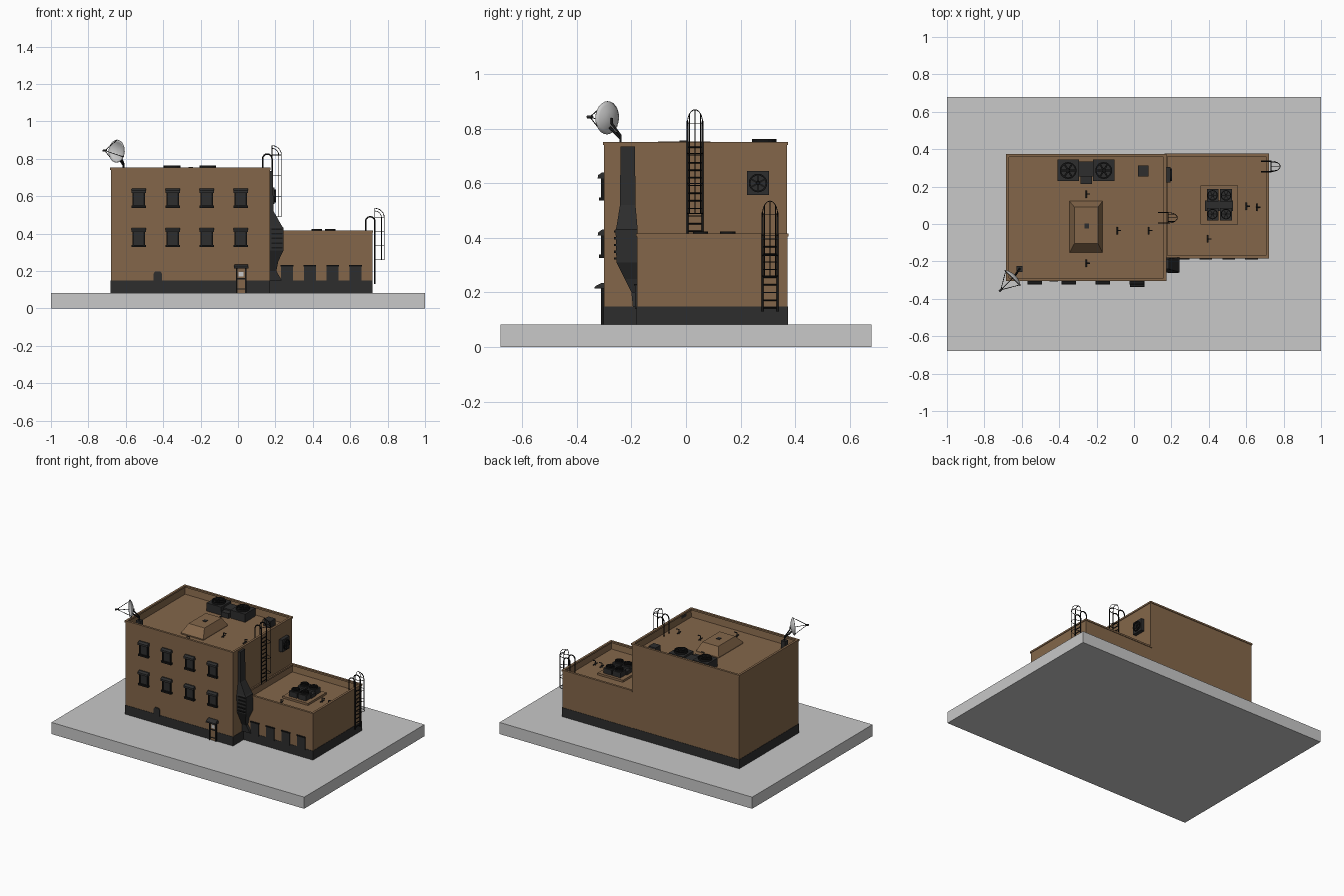
import bpy, bmesh, math
from mathutils import Vector, Matrix

cube = bpy.data.objects.get("Cube")
if cube:
    bpy.data.objects.remove(cube, do_unlink=True)


def material(name, r, g, b):
    m = bpy.data.materials.new(name)
    m.use_nodes = True
    m.diffuse_color = (r, g, b, 1)
    m.node_tree.nodes["Principled BSDF"].inputs["Base Color"].default_value = (r, g, b, 1)
    return m


CONCRETE = material("concrete grey", 0.58, 0.58, 0.58)
BROWN = material("wall brown", 0.23, 0.134, 0.068)
DARK = material("charcoal", 0.026, 0.026, 0.026)
BLACK = material("black metal", 0.008, 0.008, 0.008)
WHITE = material("dish white", 0.6, 0.6, 0.6)


def finish(name, bm, mat):
    bmesh.ops.recalc_face_normals(bm, faces=bm.faces)
    me = bpy.data.meshes.new(name)
    bm.to_mesh(me)
    bm.free()
    me.materials.append(mat)
    ob = bpy.data.objects.new(name, me)
    bpy.context.collection.objects.link(ob)
    return ob


def add_box(bm, x0, x1, y0, y1, z0, z1):
    mat = Matrix.Translation(((x0 + x1) / 2, (y0 + y1) / 2, (z0 + z1) / 2))
    mat = mat @ Matrix.Diagonal((x1 - x0, y1 - y0, z1 - z0, 1))
    return bmesh.ops.create_cube(bm, size=1, matrix=mat)["verts"]


def boxes(name, mat, *dims):
    bm = bmesh.new()
    for d in dims:
        add_box(bm, *d)
    return finish(name, bm, mat)


def loft(name, mat, sections):
    """Join rectangles (x0, x1, y0, y1, z) from bottom to top."""
    bm = bmesh.new()
    rings = [[bm.verts.new(p) for p in ((a, c, z), (b, c, z), (b, d, z), (a, d, z))]
             for a, b, c, d, z in sections]
    for lo, hi in zip(rings, rings[1:]):
        for i in range(4):
            j = (i + 1) % 4
            bm.faces.new((lo[i], lo[j], hi[j], hi[i]))
    bm.faces.new(rings[0])
    bm.faces.new(rings[-1])
    return finish(name, bm, mat)


def tubes(name, mat, paths, r):
    cu = bpy.data.curves.new(name, "CURVE")
    cu.dimensions = "3D"
    cu.bevel_depth = r
    cu.bevel_resolution = 1
    cu.use_fill_caps = True
    for path in paths:
        sp = cu.splines.new("POLY")
        sp.points.add(len(path) - 1)
        for p, co in zip(sp.points, path):
            p.co = (*co, 1)
    cu.materials.append(mat)
    ob = bpy.data.objects.new(name, cu)
    bpy.context.collection.objects.link(ob)
    return ob


def block(name, x0, x1, y0, y1, top, roof):
    """Walls with a sunken roof, coping and a dark plinth."""
    w = 0.012
    bm = bmesh.new()
    add_box(bm, x0, x1, y0, y1, GROUND, top)
    lid = [f for f in bm.faces if f.calc_center_median().z > top - 0.001]
    bmesh.ops.inset_region(bm, faces=lid, thickness=w)
    for v in lid[0].verts:
        v.co.z = roof
    finish(name + "_walls", bm, BROWN)
    o, t = 0.004, top - 0.01
    boxes(name + "_coping", BROWN,
          (x0 - o, x1 + o, y0 - o, y0 + w, t, top + 0.002),
          (x0 - o, x1 + o, y1 - w, y1 + o, t, top + 0.002),
          (x0 - o, x0 + w, y0 + w, y1 - w, t, top + 0.002),
          (x1 - w, x1 + o, y0 + w, y1 - w, t, top + 0.002))
    e = 0.002
    boxes(name + "_plinth", DARK, (x0 - e, x1 + e, y0 - e, y1 + e, GROUND, 0.148))


def fan(name, centre, r, h, axis="Z"):
    """Round fan: raised ring, hub and blades."""
    bm = bmesh.new()
    n = 20
    rings = []
    for rad, z in ((r, 0), (r, h), (r * 0.82, h), (r * 0.82, h * 0.2)):
        rings.append([bm.verts.new((rad * math.cos(i * math.tau / n), rad * math.sin(i * math.tau / n), z))
                      for i in range(n)])
    for a, b in zip(rings, rings[1:]):
        for i in range(n):
            j = (i + 1) % n
            bm.faces.new((a[i], a[j], b[j], b[i]))
    bmesh.ops.create_cone(bm, cap_ends=True, segments=10, radius1=r * 0.25, radius2=r * 0.2,
                          depth=h, matrix=Matrix.Translation((0, 0, h / 2)))
    for k in range(3):
        vs = add_box(bm, -r * 0.85, r * 0.85, -r * 0.1, r * 0.1, h * 0.3, h * 0.6)
        bmesh.ops.rotate(bm, verts=vs, matrix=Matrix.Rotation(k * math.pi / 3, 3, "Z"))
    ob = finish(name, bm, BLACK)
    ob.location = centre
    if axis == "X":
        ob.rotation_euler.y = math.pi / 2
    return ob


# Ground slab and the two building blocks
GROUND = 0.083
boxes("ground_slab", CONCRETE, (-1, 1, -0.68, 0.68, 0, GROUND))
block("main_block", -0.68, 0.17, -0.30, 0.37, 0.75, 0.69)
block("side_wing", 0.168, 0.718, -0.18, 0.372, 0.415, 0.36)

# Main windows: pane, frame, sill and sloped hood
F = -0.30
for row, z in enumerate((0.33, 0.54)):
    for col in range(4):
        x, tag = -0.53 + col * 0.1815, f"_{row}_{col}"
        boxes("window_pane" + tag, DARK, (x - 0.028, x + 0.028, F - 0.006, F, z, z + 0.095))
        boxes("window_frame" + tag, BLACK,
              (x - 0.034, x - 0.026, F - 0.012, F, z, z + 0.095),
              (x + 0.026, x + 0.034, F - 0.012, F, z, z + 0.095),
              (x - 0.039, x + 0.039, F - 0.018, F, z - 0.003, z + 0.009))
        loft("window_hood" + tag, DARK, ((x - 0.039, x + 0.039, F - 0.024, F, z + 0.078),
                                         (x - 0.039, x + 0.039, F - 0.022, F, z + 0.09),
                                         (x - 0.038, x + 0.038, F - 0.008, F, z + 0.1)))

# Entrance door with canopy
D = 0.017
boxes("door_panel", BROWN, (D - 0.022, D + 0.022, F - 0.006, F, GROUND, 0.21))
boxes("door_window", CONCRETE, (D - 0.013, D + 0.013, F - 0.008, F, 0.17, 0.195))
boxes("door_frame", BLACK,
      (D - 0.028, D - 0.021, F - 0.012, F, GROUND, 0.215),
      (D + 0.021, D + 0.028, F - 0.012, F, GROUND, 0.215),
      (D - 0.022, D + 0.022, F - 0.009, F, 0.155, 0.162),
      (D - 0.022, D + 0.022, F - 0.009, F, 0.1, 0.105))
loft("door_canopy", DARK, ((D - 0.038, D + 0.038, F - 0.036, F, 0.214),
                           (D - 0.038, D + 0.038, F - 0.034, F, 0.222),
                           (D - 0.036, D + 0.036, F - 0.01, F, 0.235)))

# Small hatch on the front and low windows on the wing
loft("wall_hatch", DARK, ((-0.452, -0.406, F - 0.007, F, 0.14), (-0.452, -0.406, F - 0.007, F, 0.185),
                          (-0.444, -0.414, F - 0.007, F, 0.197)))
for i in range(4):
    x = 0.262 + i * 0.122
    boxes(f"wing_window_{i}", DARK, (x - 0.032, x + 0.032, -0.187, -0.18, 0.14, 0.23))
    boxes(f"wing_window_trim_{i}", BLACK, (x - 0.034, x + 0.034, -0.19, -0.18, 0.225, 0.232))

# Duct climbing the side wall
loft("side_duct", DARK, ((0.165, 0.235, -0.195, -0.175, 0.148), (0.165, 0.205, -0.20, -0.175, 0.2),
                         (0.165, 0.215, -0.225, -0.175, 0.25), (0.165, 0.243, -0.255, -0.178, 0.31),
                         (0.165, 0.243, -0.258, -0.178, 0.43), (0.165, 0.235, -0.255, -0.178, 0.44),
                         (0.165, 0.19, -0.242, -0.185, 0.52), (0.165, 0.186, -0.24, -0.187, 0.735)))
boxes("duct_grille", BLACK, *[(0.18, 0.238, -0.263, -0.25, z, z + 0.008) for z in (0.32, 0.345, 0.37, 0.395, 0.42)])

# Fan unit on the side wall
boxes("wall_fan_box", DARK, (0.165, 0.195, 0.223, 0.305, 0.558, 0.645))
fan("wall_fan", (0.194, 0.264, 0.601), 0.034, 0.01, "X")

# Roof skylight
loft("roof_skylight", BROWN, ((-0.345, -0.168, -0.153, 0.122, 0.69), (-0.345, -0.168, -0.153, 0.122, 0.698),
                              (-0.318, -0.193, -0.103, 0.09, 0.753)))
boxes("skylight_vent", DARK, (-0.265, -0.24, -0.023, 0.002, 0.75, 0.757))

# Twin roof units
boxes("roof_unit", DARK, (-0.41, -0.295, 0.23, 0.345, 0.69, 0.748), (-0.22, -0.105, 0.23, 0.345, 0.69, 0.748),
      (-0.3, -0.21, 0.255, 0.335, 0.69, 0.735), (-0.285, -0.225, 0.215, 0.26, 0.69, 0.725))
for i, x in enumerate((-0.352, -0.162)):
    fan(f"roof_fan_{i}", (x, 0.286, 0.747), 0.045, 0.016)
boxes("roof_box", DARK, (0.022, 0.078, 0.255, 0.312, 0.69, 0.735))

# Wing roof unit on its pad
boxes("wing_unit_pad", BROWN, (0.355, 0.555, -0.002, 0.205, 0.358, 0.375))
boxes("wing_unit", DARK, (0.38, 0.53, 0.07, 0.125, 0.375, 0.4),
      *[(x - 0.031, x + 0.031, y - 0.033, y + 0.033, 0.375, 0.412) for x in (0.42, 0.492) for y in (0.053, 0.153)])
for i in range(4):
    fan(f"wing_fan_{i}", (0.42 + 0.072 * (i % 2), 0.053 + 0.1 * (i // 2), 0.411), 0.028, 0.013)

# Bent vent pipes on both roofs
for i, (x, y, z) in enumerate(((-0.09, -0.035, 0.69), (0.08, -0.035, 0.69), (-0.255, 0.16, 0.69), (-0.255, -0.21, 0.69),
                               (0.6, 0.095, 0.36), (0.655, 0.09, 0.36), (0.395, -0.08, 0.36))):
    tubes(f"vent_pipe_{i}", DARK, [[(x, y, z), (x, y, z + 0.03), (x + 0.02, y, z + 0.03)],
                                   [(x, y - 0.02, z + 0.008), (x, y + 0.02, z + 0.008)]], 0.004)


def ladder(name, wall, y, bottom, cage_bottom, parapet):
    """Rails bent over the parapet, rungs and a rounded safety cage."""
    h, x0, d = 0.028, wall + 0.012, 0.05
    bend = [(wall - 0.013 + 0.025 * math.cos(t * math.pi / 8), parapet + 0.05 + 0.025 * math.sin(t * math.pi / 8))
            for t in range(9)]
    rails = [[(x0, y + s, bottom)] + [(x, y + s, z) for x, z in bend] + [(wall - 0.038, y + s, parapet - 0.055)]
             for s in (-h, h)]
    tubes(name + "_rails", BLACK, rails, 0.004)
    count = int((parapet + 0.02 - bottom) / 0.028)
    tubes(name + "_rungs", BLACK, [[(x0, y - h, z), (x0, y + h, z)]
                                   for z in (bottom + 0.014 + 0.028 * k for k in range(count))], 0.0028)
    spring = parapet + 0.07
    cage = []
    for k in range(5):
        a = math.pi * k / 4
        c, s = math.cos(a), math.sin(a)
        cage.append([(x0 + d * s, y + h * c, cage_bottom)] +
                    [(x0 + d * s * math.cos(t * math.pi / 12), y + h * c,
                      spring + 0.05 * s * math.sin(t * math.pi / 12)) for t in range(7)])
    arc = [math.pi * k / 10 for k in range(11)]
    cage.append([(x0, y + h * math.cos(a), spring + 0.05 * math.sin(a)) for a in arc])
    for k in range(4):
        z = cage_bottom + (spring - cage_bottom) * k / 3
        cage.append([(x0 + d * math.sin(a), y + h * math.cos(a), z) for a in arc])
    tubes(name + "_cage", BLACK, cage, 0.0018)


ladder("main_ladder", 0.17, 0.033, 0.41, 0.49, 0.75)
ladder("wing_ladder", 0.72, 0.308, 0.13, 0.26, 0.415)

# Satellite dish: hollow bowl, feed arms and mount
C, R = Vector((-0.645, -0.285, 0.84)), 0.061
AIM = Vector((-1, -1, 0.05)).normalized()
turn = AIM.to_track_quat("Z", "Y").to_matrix().to_4x4()
bm = bmesh.new()
prev = None
for k in range(1, 6):
    rad = R * k / 5
    ring = [bm.verts.new((rad * math.cos(i * math.tau / 24), rad * math.sin(i * math.tau / 24), 0.02 * (k / 5) ** 2 - 0.015))
            for i in range(24)]
    if prev:
        for i in range(24):
            j = (i + 1) % 24
            bm.faces.new((prev[i], prev[j], ring[j], ring[i]))
    else:
        bm.faces.new(ring)
    prev = ring
bowl = finish("dish_bowl", bm, WHITE)
bowl.matrix_world = Matrix.Translation(C) @ turn
thick = bowl.modifiers.new("thickness", "SOLIDIFY")
thick.thickness = 0.003
for p in bowl.data.polygons:
    p.use_smooth = True

feed = C + AIM * 0.095
rim = [C + turn.to_3x3() @ Vector((R * math.cos(a), R * math.sin(a), 0.004))
       for a in (math.tau * k / 3 + math.pi / 2 for k in range(3))]
tubes("dish_arms", BLACK, [[p, feed] for p in rim], 0.0018)
tubes("dish_feed", DARK, [[feed - AIM * 0.012, feed + AIM * 0.012]], 0.006)
back = C - AIM * 0.018
foot = Vector((-0.612, -0.24, 0.745))
tubes("dish_mount", BLACK, [[foot, foot + Vector((0, 0, 0.03)), back - Vector((0, 0, 0.02)), back],
                            [foot + Vector((0, 0, 0.02)), C - AIM * 0.008 - Vector((0, 0, 0.035))]], 0.005)
boxes("dish_foot", DARK, (-0.628, -0.596, -0.256, -0.224, 0.69, 0.75))
